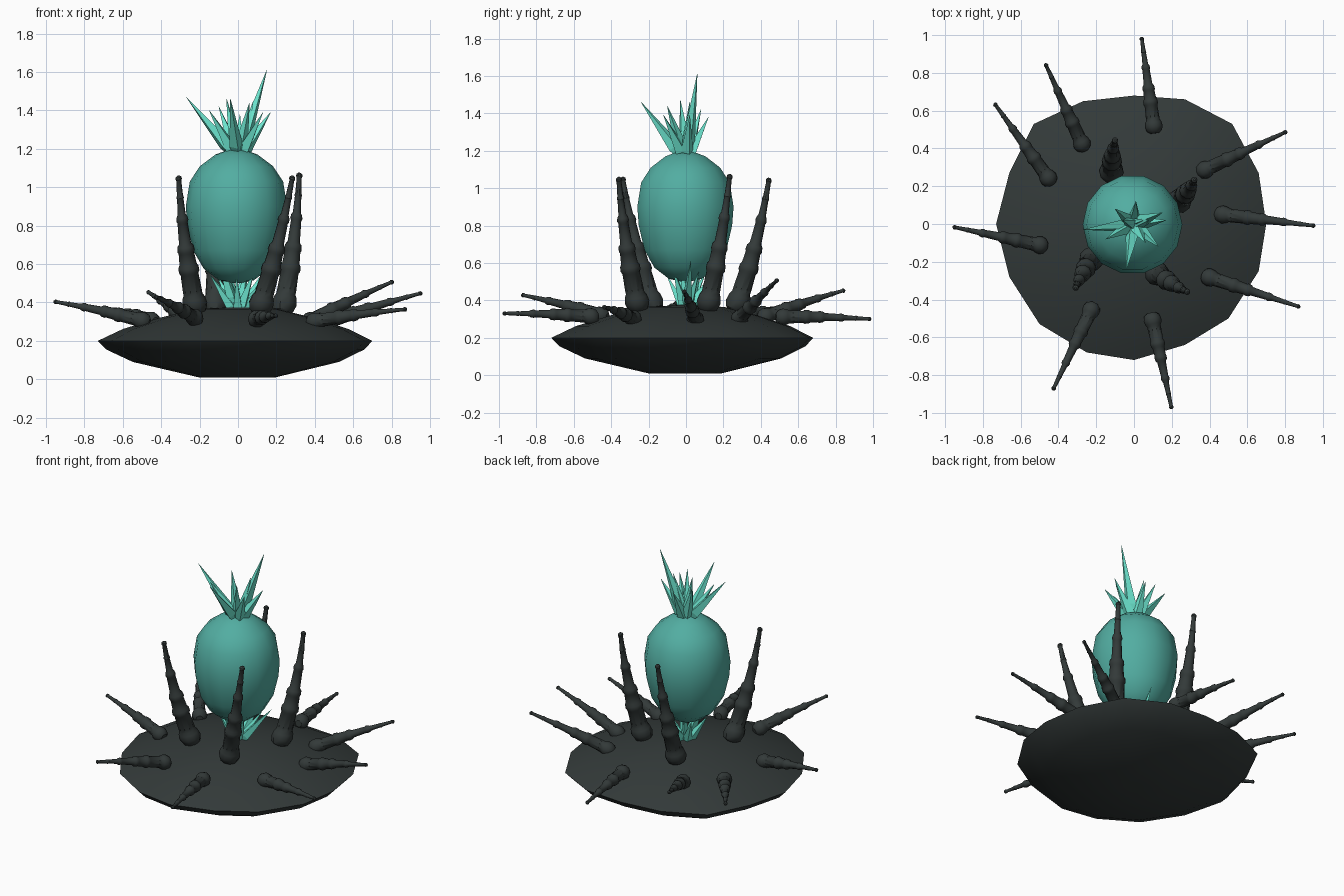
import bpy, bmesh, math
from mathutils import Vector, Matrix


def material(name, rgb):
    m = bpy.data.materials.new(name)
    m.diffuse_color = (*rgb, 1)
    return m


DARK = material("dark_stone", (0.033, 0.042, 0.041))
TEAL = material("teal_shell", (0.085, 0.42, 0.36))
MINT = material("mint_crystal", (0.15, 0.78, 0.62))


def finish(name, bm, mat, smooth=None):
    bmesh.ops.recalc_face_normals(bm, faces=bm.faces)
    me = bpy.data.meshes.new(name)
    bm.to_mesh(me)
    bm.free()
    me.materials.append(mat)
    ob = bpy.data.objects.new(name, me)
    bpy.context.collection.objects.link(ob)
    if smooth:
        bpy.ops.object.select_all(action='DESELECT')
        ob.select_set(True)
        bpy.context.view_layer.objects.active = ob
        bpy.ops.object.shade_smooth_by_angle(angle=math.radians(smooth))
    return ob


def loft(bm, rings):
    """Skin a list of equal-length rings and cap both ends."""
    loops = [[bm.verts.new(p) for p in ring] for ring in rings]
    n = len(loops[0])
    for a, b in zip(loops, loops[1:]):
        for i in range(n):
            j = (i + 1) % n
            bm.faces.new((a[i], a[j], b[j], b[i]))
    bm.faces.new(loops[0][::-1])
    bm.faces.new(loops[-1])


# Base disc: slightly uneven 16-sided outline scaled through a lens profile
rim = [(0.70, 0), (0.66, 0.27), (0.52, 0.53), (0.27, 0.66), (0, 0.68), (-0.27, 0.65),
       (-0.53, 0.53), (-0.66, 0.27), (-0.73, 0), (-0.66, -0.28), (-0.50, -0.53),
       (-0.25, -0.68), (0, -0.72), (0.27, -0.64), (0.50, -0.50), (0.66, -0.25)]
lens = [(0.05, 0.012), (0.28, 0.01), (0.75, 0.09), (0.94, 0.155), (1, 0.2),
        (0.82, 0.262), (0.56, 0.32), (0.30, 0.365), (0.05, 0.375)]
bm = bmesh.new()
loft(bm, [[(x * s, y * s, z) for x, y in rim] for s, z in lens])
finish("base_disc", bm, DARK, 30)

# Egg: low-poly lathe
egg = [(0.02, 0.50), (0.09, 0.515), (0.17, 0.575), (0.225, 0.67), (0.256, 0.80),
       (0.264, 0.90), (0.243, 1.03), (0.19, 1.11), (0.11, 1.17), (0.03, 1.20)]
bm = bmesh.new()
loft(bm, [[(r * math.cos(math.tau * i / 14) - 0.008, r * math.sin(math.tau * i / 14) - 0.003, z)
           for i in range(14)] for r, z in egg])
finish("egg", bm, TEAL, 40)

# Crystal clusters: four-sided spikes fanning from one root
tips = [(0.15, 0.06, 0.47), (-0.27, -0.03, 0.33), (-0.04, -0.24, 0.32), (0.13, -0.12, 0.25),
        (0.01, 0.12, 0.24), (0.17, 0.02, 0.25), (-0.10, 0.08, 0.28), (-0.06, 0.02, 0.32),
        (-0.15, -0.08, 0.26), (0.06, -0.10, 0.30), (0.08, 0.02, 0.31)]


def crystals(name, root, scale, turn):
    bm = bmesh.new()
    spin = Matrix.Rotation(turn, 3, 'Z')
    for k, t in enumerate(tips):
        v = spin @ Vector(t) * scale
        rot = v.to_track_quat('Z', 'Y')
        rings = []
        for f, r in ((0, 0.012), (0.25, 0.036), (1, 0.001)):
            rings.append([Vector(root) + v * f + rot @ Vector((
                r * scale * math.cos(math.tau * i / 4 + k), r * scale * math.sin(math.tau * i / 4 + k), 0))
                for i in range(4)])
        loft(bm, rings)
    finish(name, bm, MINT)


crystals("crown_crystals", (0, 0, 1.14), 1, 0)
crystals("lower_crystals", (0, 0, 0.33), 0.85, math.pi)

# Tentacles: jointed taper swept along a slightly bowed line
joint = [(0, 0.030), (0.025, 0.055), (0.07, 0.066), (0.115, 0.060), (0.14, 0.050), (0.17, 0.050),
         (0.29, 0.047), (0.305, 0.054), (0.34, 0.053), (0.36, 0.045), (0.44, 0.041), (0.455, 0.046),
         (0.49, 0.043), (0.51, 0.032), (0.66, 0.027), (0.675, 0.032), (0.70, 0.029), (0.72, 0.021),
         (0.83, 0.017), (0.84, 0.020), (0.86, 0.016), (0.965, 0.013), (0.975, 0.017), (0.99, 0.015), (1, 0.006)]


def tentacle(name, base, tip, width, bow):
    a, b = Vector(base), Vector(tip)
    rot = (b - a).to_track_quat('Z', 'Y')
    rings = []
    for t, r in joint:
        c = a.lerp(b, t) + bow * 4 * t * (1 - t)
        rings.append([c + rot @ Vector((r * width * math.cos(math.tau * i / 10),
                                        r * width * math.sin(math.tau * i / 10), 0))
                      for i in range(10)])
    bm = bmesh.new()
    loft(bm, rings)
    finish(name, bm, DARK, 35)


# Tall inner ring around the egg
tall = [((-0.215, -0.17, 0.34), (-0.31, -0.34, 1.06)), ((0.105, -0.25, 0.34), (0.285, -0.36, 1.06)),
        ((0.23, 0.11, 0.34), (0.32, 0.235, 1.075)), ((-0.12, 0.26, 0.34), (-0.10, 0.445, 1.055))]
for n, (b, t) in enumerate(tall):
    out = Vector((t[0], t[1], 0)).normalized() * 0.018
    tentacle(f"tall_tentacle_{n + 1}", b, t, 1, out)

# Short outer ring lying over the rim
short = [((0.11, 0.48, 0.31), (0.04, 0.99, 0.30)), ((-0.26, 0.39, 0.30), (-0.47, 0.85, 0.455)),
         ((-0.43, 0.21, 0.30), (-0.74, 0.64, 0.37)), ((-0.46, -0.12, 0.295), (-0.96, -0.015, 0.405)),
         ((-0.21, -0.42, 0.31), (-0.43, -0.88, 0.43)), ((0.09, -0.47, 0.31), (0.20, -0.98, 0.33)),
         ((0.36, -0.27, 0.295), (0.88, -0.44, 0.365)), ((0.43, 0.055, 0.285), (0.96, -0.01, 0.45)),
         ((0.34, 0.27, 0.285), (0.81, 0.49, 0.51))]
for n, (b, t) in enumerate(short):
    tentacle(f"short_tentacle_{n + 1}", b, t, 0.72, Vector((0, 0, 0.006)))
